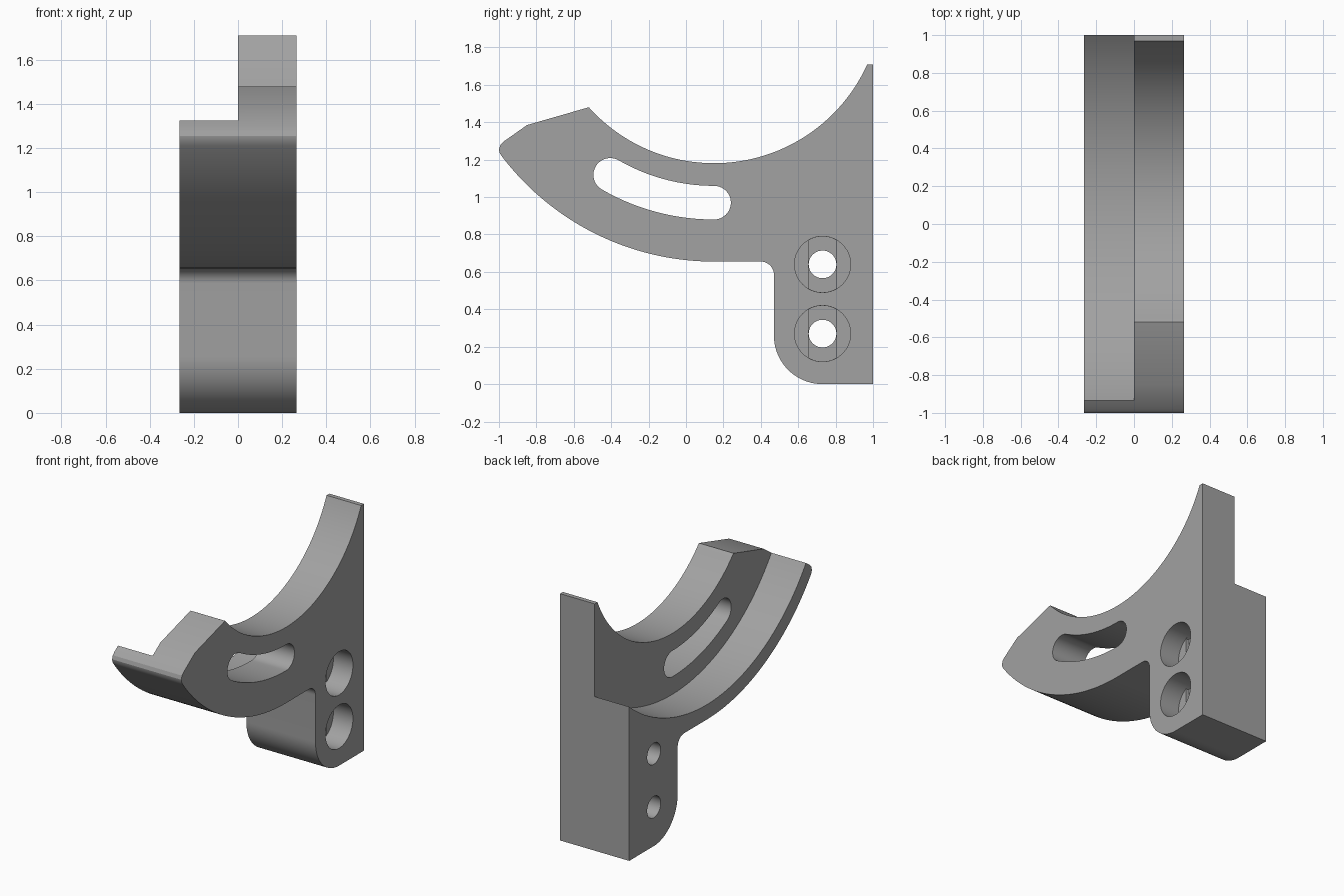
import bpy, bmesh, math

if "Cube" in bpy.data.objects:
    bpy.data.objects.remove(bpy.data.objects["Cube"])

HALF = 0.265            # half thickness along x
CY, CZ = 0.15, 2.08     # shared centre of the large arcs


def arc(cy, cz, r, a0, a1, n):
    """Points (y, z) on an arc, angles in degrees."""
    out = []
    for i in range(n + 1):
        a = math.radians(a0 + (a1 - a0) * i / n)
        out.append((cy + r * math.cos(a), cz + r * math.sin(a)))
    return out


def prism(name, pts, x0, x1):
    """Extrude a (y, z) outline from x0 to x1."""
    clean = []
    for p in pts:
        if not clean or math.dist(p, clean[-1]) > 1e-4:
            clean.append(p)
    if math.dist(clean[0], clean[-1]) < 1e-4:
        clean.pop()
    bm = bmesh.new()
    face = bm.faces.new([bm.verts.new((x0, y, z)) for y, z in clean])
    ext = bmesh.ops.extrude_face_region(bm, geom=[face])
    moved = [v for v in ext["geom"] if isinstance(v, bmesh.types.BMVert)]
    bmesh.ops.translate(bm, verts=moved, vec=(x1 - x0, 0, 0))
    bmesh.ops.recalc_face_normals(bm, faces=bm.faces)
    mesh = bpy.data.meshes.new(name)
    bm.to_mesh(mesh)
    bm.free()
    ob = bpy.data.objects.new(name, mesh)
    bpy.context.collection.objects.link(ob)
    return ob


# Bracket body: tip, lower sweep, inner fillet, rounded foot, back, upper sweep
outline = [(-0.52, 1.48), (-0.85, 1.385), (-0.975, 1.297), (-0.992, 1.28),
           (-1.0, 1.255), (-0.996, 1.235)]
outline += arc(CY, CZ, 1.425, 217.6, 270, 48)
outline += arc(0.40, 0.585, 0.07, 90, 0, 10)
outline += arc(0.73, 0.26, 0.26, 180, 270, 20)
outline += [(1.0, 0.0), (1.0, 1.71)]
outline += arc(CY, CZ, 0.899, 335.7, 221.9, 64)
body = prism("curved_bracket", outline, -HALF, HALF)

cutters = []

# Curved ledge on the left half
cutters.append(prism("ledge_cutter", arc(CY, CZ, 1.322, 0, 360, 160), -0.5, 0.0))

# Curved slot through the right half
ey = CY + 1.11 * math.cos(math.radians(240))
ez = CZ + 1.11 * math.sin(math.radians(240))
slot = arc(CY, CZ, 1.2, 270, 240, 24) + arc(ey, ez, 0.09, 240, 60, 20)
slot += arc(CY, CZ, 1.02, 240, 270, 24) + arc(CY, CZ - 1.11, 0.09, 90, -90, 20)
cutters.append(prism("slot_cutter", slot, -0.1, 0.5))

# Two screw holes: counterbore, shallow step, through hole
for z in (0.27, 0.64):
    cutters.append(prism("counterbore_cutter", arc(0.73, z, 0.15, 0, 360, 48), 0.115, 0.5))
    step = arc(0.73, z, 0.1495, 60, 120, 8) + arc(0.73, z, 0.1495, 240, 300, 8)
    cutters.append(prism("step_cutter", step, 0.09, 0.4))
    cutters.append(prism("hole_cutter", arc(0.73, z, 0.074, 0, 360, 40), -0.5, 0.3))

bpy.context.view_layer.objects.active = body
body.select_set(True)
for c in cutters:
    c.hide_render = True
    mod = body.modifiers.new(c.name, 'BOOLEAN')
    mod.operation = 'DIFFERENCE'
    mod.solver = 'EXACT'
    mod.object = c
    bpy.ops.object.modifier_apply(modifier=mod.name)
for c in cutters:
    bpy.data.objects.remove(c, do_unlink=True)

# One grey for the whole part
grey = bpy.data.materials.new("grey")
grey.diffuse_color = (0.36, 0.36, 0.36, 1)
grey.use_nodes = True
grey.node_tree.nodes["Principled BSDF"].inputs["Base Color"].default_value = grey.diffuse_color
body.data.materials.clear()
body.data.materials.append(grey)
bpy.ops.object.shade_smooth_by_angle(angle=math.radians(25))
